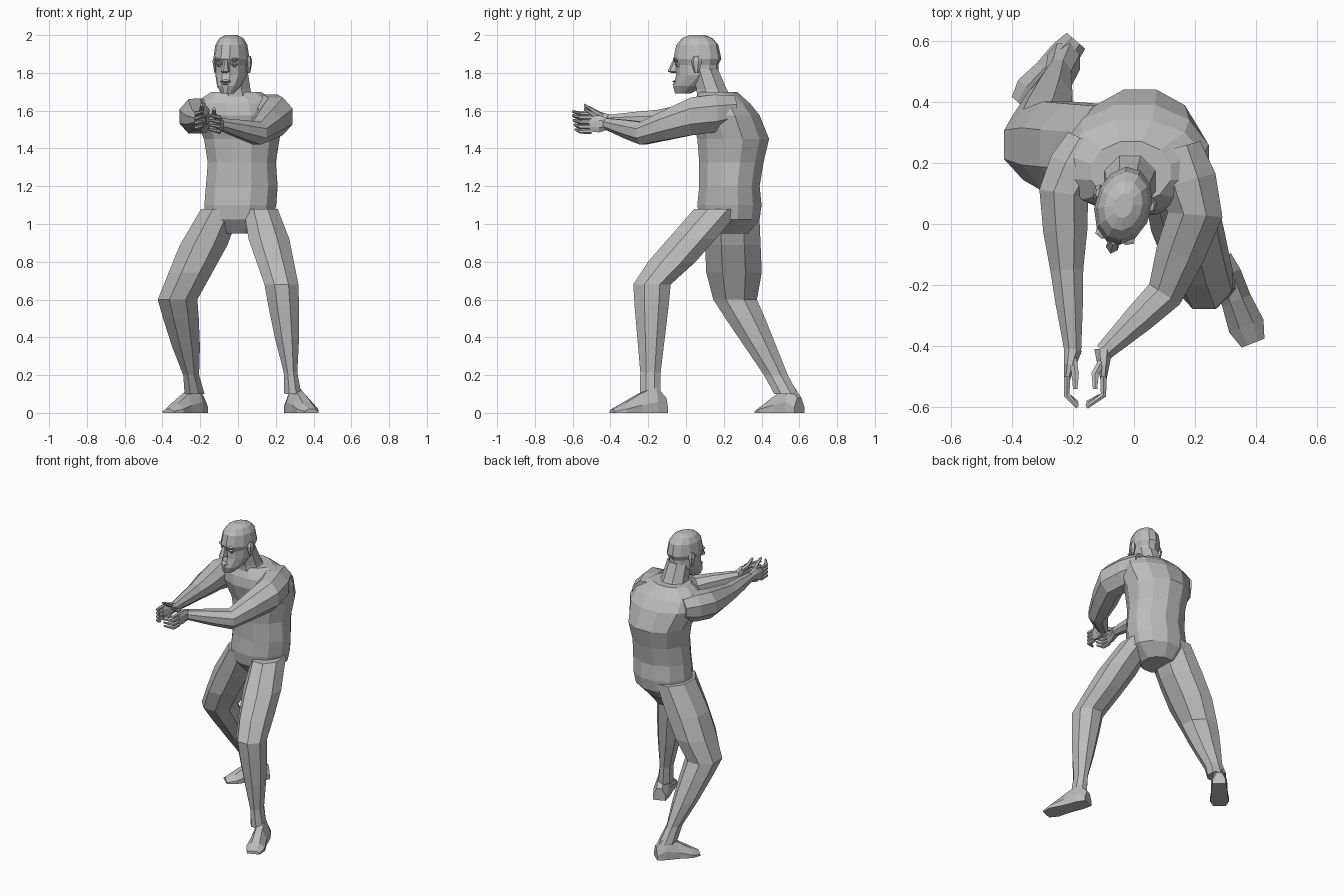
import bpy, bmesh
from math import cos, sin, pi, radians
from mathutils import Vector, Matrix

default = bpy.data.objects.get("Cube")
if default:
    bpy.data.objects.remove(default, do_unlink=True)

clay = bpy.data.materials.new("clay_grey")
clay.use_nodes = True
tone = (0.5, 0.5, 0.5, 1)
clay.diffuse_color = tone
clay.node_tree.nodes["Principled BSDF"].inputs["Base Color"].default_value = tone

# Head frame: turned slightly toward the model's right
head_frame = Matrix.Translation((-0.035, 0.06, 0)) @ Matrix.Rotation(radians(-15), 4, "Z")


def along(joints, t):
    """Point on the polyline, where each whole step of t is one joint."""
    t = min(max(t, 0), len(joints) - 1)
    i = min(int(t), len(joints) - 2)
    return joints[i].lerp(joints[i + 1], t - i)


def section(joints, t, width, depth, sides):
    """Polygon across the polyline: level if it stands, upright if it reaches."""
    span = joints[-1] - joints[0]
    if abs(span.z) > span.xy.length:
        across, deep = Vector((1, 0, 0)), Vector((0, 1, 0))
    else:
        deep = Vector((0, 0, 1))
        heading = along(joints, t + 0.2) - along(joints, t - 0.2)
        across = heading.cross(deep).normalized()
    center = along(joints, t)
    ring = []
    for i in range(sides):
        angle = (i + 0.5) * 2 * pi / sides
        p = center + (across * width * cos(angle) + deep * depth * sin(angle)) / cos(pi / sides)
        p.z = max(p.z, 0)  # soles rest flat on the ground
        ring.append(p)
    return ring


def limb(name, joints, profile, girth=1.0, sides=8, frame=None):
    """Skin a body part from joints and a profile of (t, half width, half depth)."""
    joints = [Vector(j) for j in joints]
    bm = bmesh.new()
    rows = [[bm.verts.new(p) for p in section(joints, t, w * girth, d * girth, sides)]
            for t, w, d in profile]
    for low, high in zip(rows, rows[1:]):
        for i in range(sides):
            j = (i + 1) % sides
            bm.faces.new((low[i], low[j], high[j], high[i]))
    bm.faces.new(rows[0])
    bm.faces.new(rows[-1])
    bmesh.ops.recalc_face_normals(bm, faces=bm.faces)
    if frame:
        bm.transform(frame)
    mesh = bpy.data.meshes.new(name)
    bm.to_mesh(mesh)
    bm.free()
    mesh.materials.append(clay)
    part = bpy.data.objects.new(name, mesh)
    bpy.context.collection.objects.link(part)


# Torso from crotch through waist and ribs to collar, then the neck
pelvis, waist, ribs, collar = (0, 0.23, 0.95), (0.02, 0.23, 1.2), (0.02, 0.25, 1.45), (-0.01, 0.17, 1.7)
limb("torso", [pelvis, waist, ribs, collar], [
    (0, 0.1, 0.1), (0.3, 0.18, 0.16), (0.6, 0.19, 0.17), (1, 0.19, 0.16), (1.5, 0.18, 0.17),
    (2, 0.2, 0.19), (2.5, 0.24, 0.18), (2.75, 0.23, 0.15), (3, 0.13, 0.1)], sides=12)
limb("neck", [(-0.01, 0.16, 1.64), (-0.02, 0.1, 1.82)],
     [(0, 0.1, 0.1), (0.4, 0.08, 0.08), (1, 0.07, 0.07)])

# Legs: hip, knee, ankle, sharing one profile
LEG = [(0, 0.1, 0.14), (0.4, 0.12, 0.14), (0.7, 0.11, 0.14), (1, 0.1, 0.11),
       (1.2, 0.09, 0.1), (1.5, 0.07, 0.08), (1.8, 0.04, 0.06), (2, 0.05, 0.06)]
limb("left_leg", [(0.12, 0.17, 1.08), (0.23, -0.18, 0.68), (0.29, -0.19, 0.1)], LEG, 0.9)
limb("right_leg", [(-0.09, 0.24, 1.08), (-0.32, 0.26, 0.6), (-0.23, 0.53, 0.1)], LEG, 1.05)

# Feet: heel to toe, flat below
FOOT = [(0, 0.04, 0.08), (0.2, 0.05, 0.14), (0.5, 0.05, 0.1), (0.8, 0.06, 0.05), (1, 0.04, 0.02)]
limb("left_foot", [(0.28, -0.11, 0), (0.39, -0.39, 0)], FOOT)
limb("right_foot", [(-0.19, 0.6, 0), (-0.37, 0.39, 0)], FOOT)

# Arms: shoulder, upper arm, elbow, wrist
ARM = [(0, 0.08, 0.08), (0.5, 0.1, 0.1), (1, 0.09, 0.1), (1.5, 0.08, 0.08),
       (2, 0.06, 0.06), (2.4, 0.05, 0.05), (3, 0.03, 0.03)]
limb("left_arm", [(0.14, 0.25, 1.6), (0.2, 0.03, 1.57), (0.1, -0.23, 1.48), (-0.1, -0.42, 1.53)], ARM)
limb("right_arm", [(-0.15, 0.27, 1.58), (-0.23, 0.1, 1.57), (-0.22, -0.15, 1.55), (-0.2, -0.42, 1.55)],
     ARM, 0.9)

# Hands: upright palms, fingers curling in to close a ring
PALM = [(0, 0.03, 0.03), (0.5, 0.02, 0.045), (1, 0.01, 0.04)]
FINGER = [(0, 0.01, 0.012), (1, 0.01, 0.01), (2, 0.006, 0.006)]
for side, wrist, knuckle, tip, z in (("left", -0.1, -0.1, -0.155, 1.53),
                                     ("right", -0.2, -0.22, -0.185, 1.55)):
    limb(side + "_palm", [(wrist, -0.41, z), (knuckle, -0.51, z)], PALM)
    for i in range(4):
        start = z + 0.035 - i * 0.025
        limb(f"{side}_finger_{i + 1}", [
            (knuckle, -0.5, start), (knuckle, -0.56, start),
            (tip, -0.6 + i * 0.005, start + 0.01)], FINGER, sides=6)
    inner = (wrist + tip) / 2
    limb(side + "_thumb", [(wrist, -0.44, z + 0.02), (inner, -0.49, z + 0.05),
                           (inner, -0.54, z + 0.08)], FINGER, 1.2, 6)

# Head: chin, mid face, crown
limb("head", [(0, -0.08, 1.69), (0, 0, 1.79), (0, 0, 2)], [
    (0, 0.03, 0.04), (0.4, 0.06, 0.08), (1, 0.08, 0.11), (1.25, 0.08, 0.11), (1.4, 0.09, 0.125),
    (1.75, 0.08, 0.11), (1.92, 0.06, 0.08), (2, 0.03, 0.04)], sides=12, frame=head_frame)
limb("nose", [(0, -0.11, 1.87), (0, -0.13, 1.8)],
     [(0, 0.01, 0.02), (0.9, 0.02, 0.03), (1, 0.01, 0.01)], sides=6, frame=head_frame)
limb("mouth", [(0, -0.11, 1.765), (0, -0.11, 1.73)], [
    (0, 0.01, 0.01), (0.3, 0.03, 0.025), (0.5, 0.02, 0.015), (0.7, 0.02, 0.025), (1, 0.01, 0.01)],
     frame=head_frame)

# Paired eyes, brows and ears
for side, s in (("left", 1), ("right", -1)):
    for part, x, y, low, high, width, depth in (("eye", 0.04, -0.09, 1.83, 1.855, 0.016, 0.02),
                                                ("brow", 0.04, -0.1, 1.86, 1.88, 0.025, 0.02),
                                                ("ear", 0.09, 0.02, 1.8, 1.89, 0.015, 0.025)):
        bud = [(t, width * k, depth * k) for t, k in ((0, 0.4), (0.4, 0.8), (0.7, 1), (1, 0.5))]
        limb(f"{side}_{part}", [(s * x, y, low), (s * x, y, high)], bud, sides=6, frame=head_frame)
